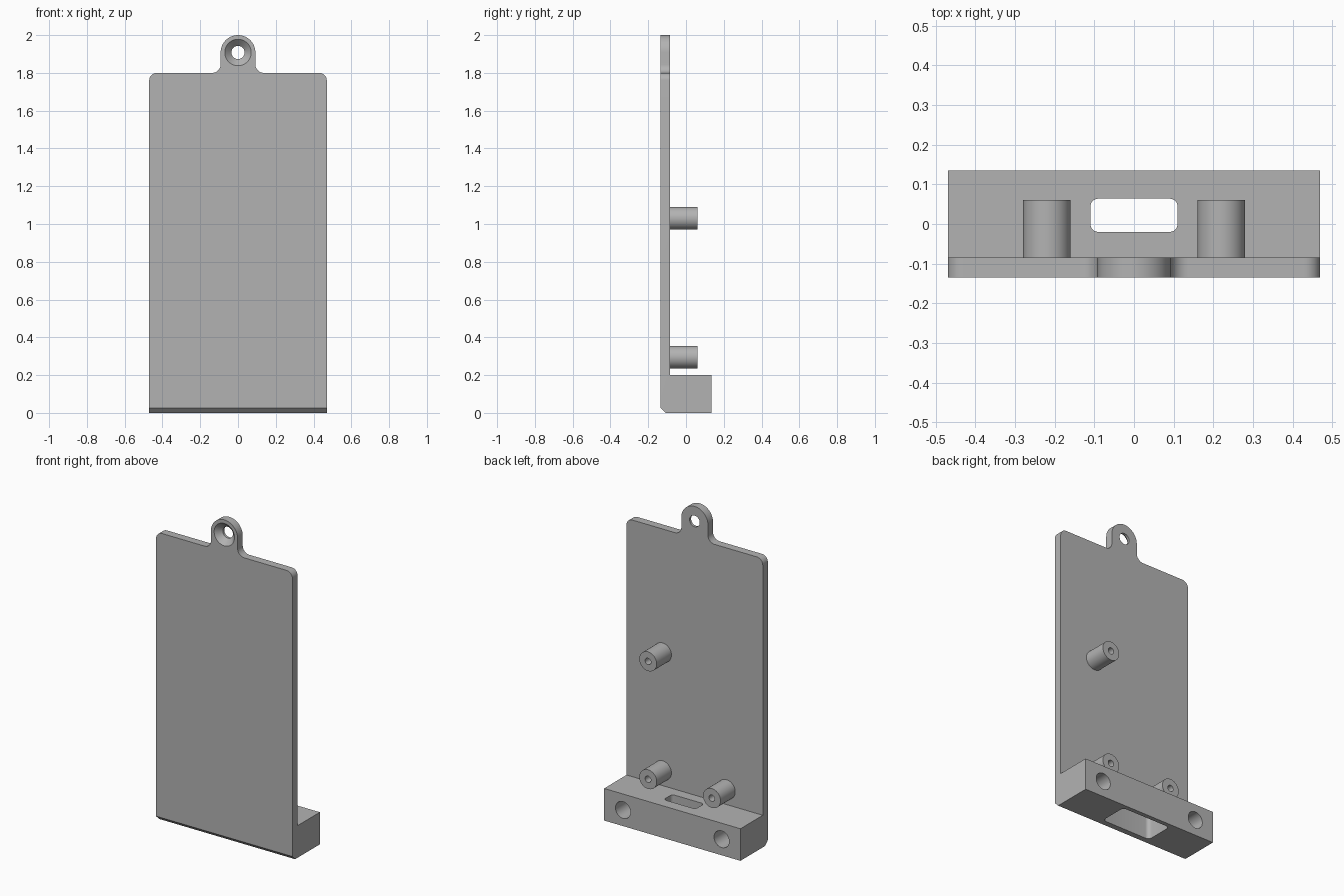
import bpy
import bmesh
from math import cos, sin, radians
from mathutils import Vector

cube = bpy.data.objects.get("Cube")
if cube:
    bpy.data.objects.remove(cube, do_unlink=True)

grey = bpy.data.materials.new("plain_grey")
grey.use_nodes = True
COLOR = (0.45, 0.45, 0.45, 1)
grey.diffuse_color = COLOR
grey.node_tree.nodes["Principled BSDF"].inputs["Base Color"].default_value = COLOR

HALF_W = 0.47
FRONT, PLATE_BACK, BACK = -0.135, -0.085, 0.135
LEDGE_H = 0.2


def arc(cx, cy, r, start, end, steps=10):
    angles = [radians(start + (end - start) * i / steps) for i in range(steps + 1)]
    return [(cx + r * cos(a), cy + r * sin(a)) for a in angles]


def prism(name, points, place, offset):
    """Extrude a 2D outline; place maps (u, v) to its starting plane."""
    bm = bmesh.new()
    face = bm.faces.new([bm.verts.new(place(u, v)) for u, v in points])
    grown = bmesh.ops.extrude_face_region(bm, geom=[face], use_keep_orig=True)
    bmesh.ops.translate(bm, vec=Vector(offset),
                        verts=[g for g in grown["geom"] if isinstance(g, bmesh.types.BMVert)])
    bmesh.ops.recalc_face_normals(bm, faces=bm.faces)
    mesh = bpy.data.meshes.new(name)
    bm.to_mesh(mesh)
    bm.free()
    mesh.materials.append(grey)
    obj = bpy.data.objects.new(name, mesh)
    bpy.context.collection.objects.link(obj)
    return obj


def rod(name, x, z, y0, y1, r0, r1=None, sides=48):
    """Cylinder or cone along y."""
    bpy.ops.mesh.primitive_cone_add(vertices=sides, radius1=r0, radius2=r0 if r1 is None else r1,
                                    depth=y1 - y0, location=(x, (y0 + y1) / 2, z),
                                    rotation=(radians(-90), 0, 0))
    obj = bpy.context.object
    obj.name = name
    obj.data.materials.append(grey)
    return obj


def rounded_slot(name, cy, half_x, half_y, r, z0, z1):
    points = []
    for sx, sy, a in ((1, 1, 0), (-1, 1, 90), (-1, -1, 180), (1, -1, 270)):
        points += arc(sx * (half_x - r), cy + sy * (half_y - r), r, a, a + 90, 6)
    return prism(name, points, lambda u, v: (u, v, z0), (0, 0, z1 - z0))


def combine(obj, tool, operation):
    bpy.context.view_layer.objects.active = obj
    mod = obj.modifiers.new(operation, "BOOLEAN")
    mod.operation, mod.object, mod.solver = operation, tool, "EXACT"
    bpy.ops.object.modifier_apply(modifier=mod.name)
    bpy.data.objects.remove(tool, do_unlink=True)


def finish(obj):
    """Merge coplanar faces and smooth the curved ones."""
    bm = bmesh.new()
    bm.from_mesh(obj.data)
    bmesh.ops.remove_doubles(bm, verts=bm.verts, dist=0.0001)
    bmesh.ops.dissolve_limit(bm, angle_limit=radians(0.5), verts=bm.verts, edges=bm.edges)
    bm.to_mesh(obj.data)
    bm.free()
    bpy.ops.object.select_all(action="DESELECT")
    obj.select_set(True)
    bpy.context.view_layer.objects.active = obj
    bpy.ops.object.shade_smooth_by_angle(angle=radians(30))


# Back plate with rounded shoulders and a filleted hanging tab
TAB_R, TAB_Z, SHOULDER, FILLET, CORNER = 0.092, 1.908, 1.8, 0.045, 0.04
right_half = [(HALF_W, 0.1)]
right_half += arc(HALF_W - CORNER, SHOULDER - CORNER, CORNER, 0, 90)
right_half += arc(TAB_R + FILLET, SHOULDER + FILLET, FILLET, 270, 180)
right_half += arc(0, TAB_Z, TAB_R, 0, 90, 16)
outline = right_half + [(-x, z) for x, z in reversed(right_half[:-1])]
plate = prism("back_plate", outline, lambda u, v: (u, FRONT, v), (0, PLATE_BACK - FRONT, 0))

# Bottom ledge with a chamfered lower front edge
CHAMFER = 0.027
side = [(FRONT + CHAMFER, 0), (BACK, 0), (BACK, LEDGE_H), (FRONT, LEDGE_H), (FRONT, CHAMFER)]
ledge = prism("ledge", side, lambda u, v: (-HALF_W, u, v), (2 * HALF_W, 0, 0))
combine(plate, ledge, "UNION")

# Countersunk hanging hole
combine(plate, rod("hole", 0, TAB_Z, -0.2, 0, 0.035), "DIFFERENCE")
combine(plate, rod("countersink", 0, TAB_Z, FRONT - 0.01, FRONT + 0.035, 0.08, 0.035), "DIFFERENCE")

# Cable slot opening into a wider pocket underneath
combine(plate, rounded_slot("slot", 0.022, 0.11, 0.042, 0.02, 0.05, 0.3), "DIFFERENCE")
combine(plate, rounded_slot("pocket", 0.018, 0.17, 0.09, 0.025, -0.05, 0.15), "DIFFERENCE")

# Blind holes in the back of the ledge
for sx in (-1, 1):
    combine(plate, rod("ledge_hole", sx * 0.34, 0.1, -0.06, 0.2, 0.052), "DIFFERENCE")
finish(plate)
plate.name = "plate_with_ledge"

# Hollow mounting posts
for name, x, z in (("upper_left_post", 0.22, 1.03), ("lower_left_post", 0.22, 0.295),
                   ("lower_right_post", -0.22, 0.295)):
    post = rod(name, x, z, PLATE_BACK - 0.01, 0.06, 0.06)
    combine(post, rod("bore", x, z, PLATE_BACK + 0.01, 0.1, 0.02), "DIFFERENCE")
    finish(post)
